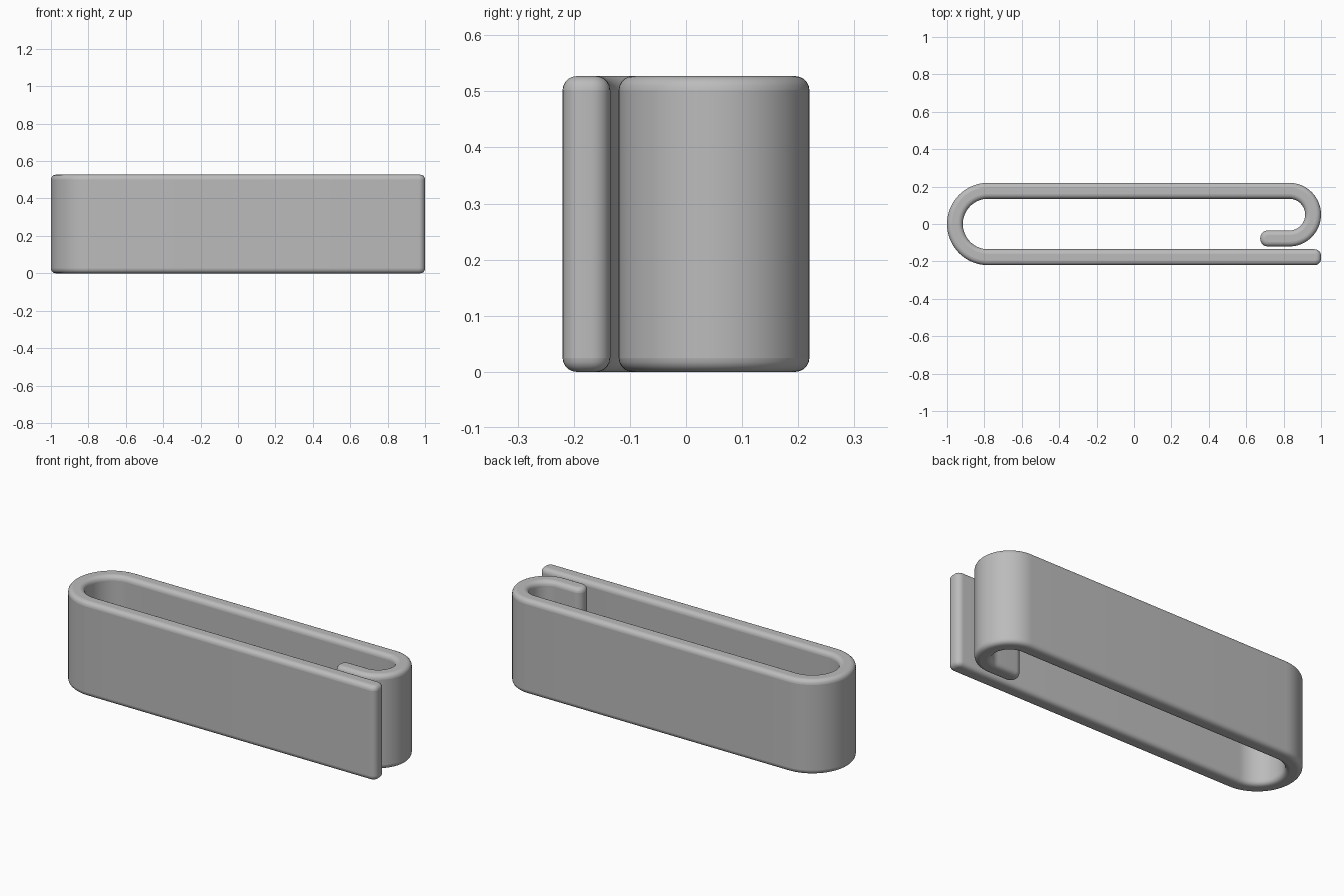
import bpy
import bmesh
from math import cos, sin, radians

cube = bpy.data.objects.get("Cube")
if cube:
    bpy.data.objects.remove(cube, do_unlink=True)

HEIGHT = 0.527
HALF = 0.0425            # half the strip thickness
RIM = 0.025              # rounding of the top and bottom rims
FRONT_Y = -0.1775
BIG = (-0.78, 0.0, 0.1775)      # left bend: centre x, y, middle radius
SMALL = (0.83, 0.05, 0.1275)    # right bend
HOOK_Y = SMALL[1] - SMALL[2]
HOOK_X = 0.675


def arc(cx, cy, r, start, end, steps):
    """Points along a circular arc, angles in degrees."""
    angles = [radians(start + (end - start) * i / steps) for i in range(steps + 1)]
    return [(cx + r * cos(a), cy + r * sin(a)) for a in angles]


def rounded_end(x, y, side, r):
    """Free end of the strip, with both corners rounded."""
    inset, cx = HALF - r, x - side * r
    turn = 90 - 90 * side
    return (arc(cx, y - side * inset, r, turn - 90, turn, 6)
            + arc(cx, y + side * inset, r, turn, turn + 90, 6))


def bend(spec, offset, start, end):
    cx, cy, r = spec
    return arc(cx, cy, r + offset, start, end, 32)


# Closed outline of the folded strip: inner side out, outer side back
outline = rounded_end(1.0, FRONT_Y, 1, 0.034)
outline += bend(BIG, -HALF, 270, 90)
outline += bend(SMALL, -HALF, 90, -90)
outline += rounded_end(HOOK_X, HOOK_Y, -1, 0.04)
outline += bend(SMALL, HALF, -90, 90)
outline += bend(BIG, HALF, 90, 270)

# Extrude the outline to the full height
bm = bmesh.new()
base = bm.faces.new([bm.verts.new((x, y, 0)) for x, y in outline])
top = bmesh.ops.extrude_face_region(bm, geom=[base])
bmesh.ops.translate(bm, vec=(0, 0, HEIGHT),
                    verts=[v for v in top["geom"] if isinstance(v, bmesh.types.BMVert)])
bmesh.ops.recalc_face_normals(bm, faces=bm.faces)
mesh = bpy.data.meshes.new("folded_clip")
bm.to_mesh(mesh)
bm.free()
clip = bpy.data.objects.new("folded_clip", mesh)
bpy.context.collection.objects.link(clip)

# Rounded rims
bevel = clip.modifiers.new("rounded_rims", "BEVEL")
bevel.width = RIM
bevel.segments = 5
bevel.limit_method = "ANGLE"
bevel.angle_limit = radians(60)
bevel.use_clamp_overlap = False

# Plain grey material
grey = bpy.data.materials.new("plain_grey")
grey.use_nodes = True
colour = (0.5, 0.5, 0.5, 1)
grey.diffuse_color = colour
grey.node_tree.nodes["Principled BSDF"].inputs["Base Color"].default_value = colour
mesh.materials.append(grey)

bpy.ops.object.select_all(action="DESELECT")
clip.select_set(True)
bpy.context.view_layer.objects.active = clip
bpy.ops.object.shade_smooth_by_angle(angle=radians(40))
